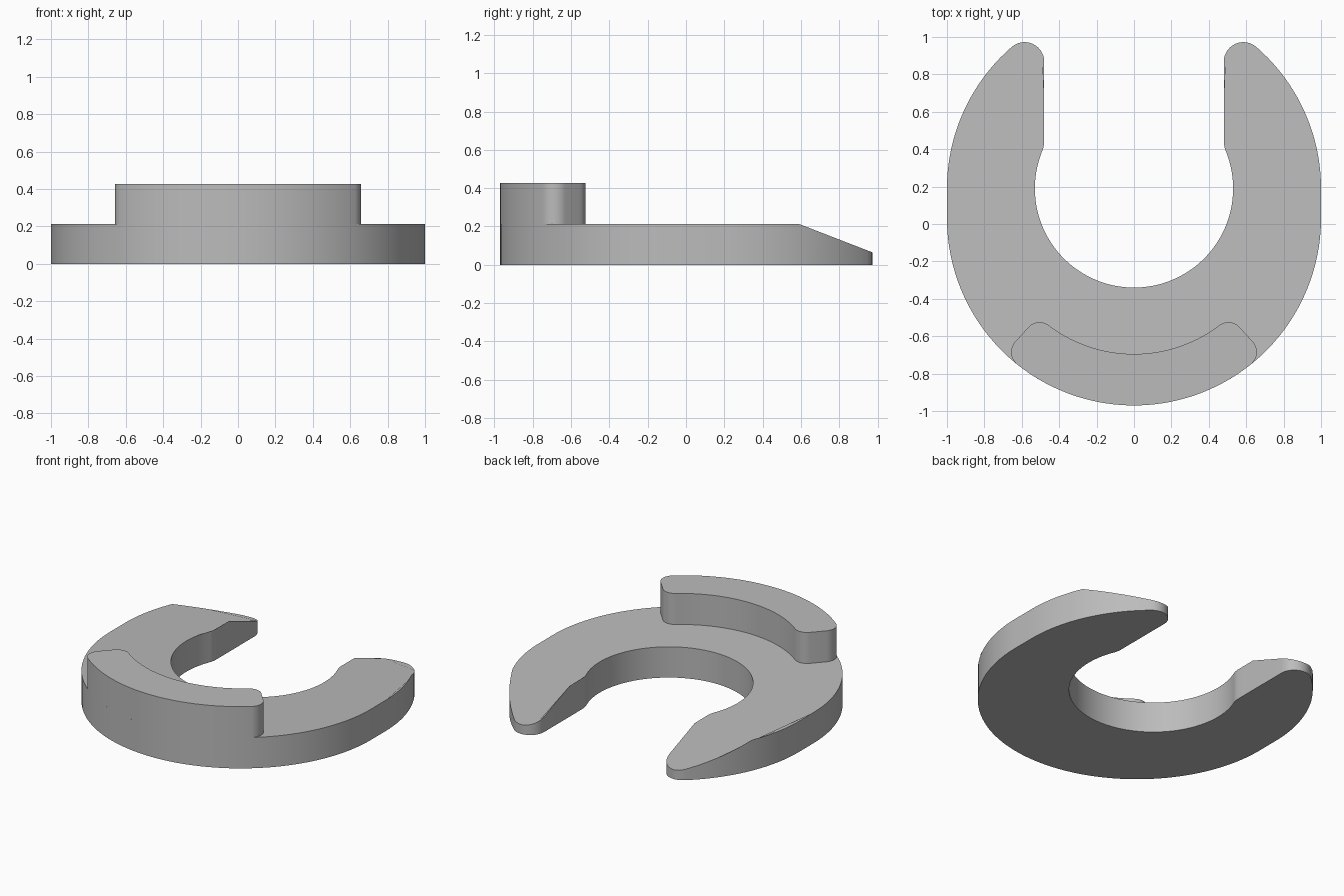
import bpy, bmesh
from math import sin, cos, atan2, hypot, sqrt, pi, radians

cube = bpy.data.objects.get("Cube")
if cube:
    bpy.data.objects.remove(cube)

THICK, TOP = 0.213, 0.428        # plate top, ridge top
FOLD, TIP_Z = 0.59, 0.065        # start of the ramp, height at the tips

grey = bpy.data.materials.new("plain grey")
grey.use_nodes = True
grey.diffuse_color = (0.5, 0.5, 0.5, 1)
grey.node_tree.nodes["Principled BSDF"].inputs["Base Color"].default_value = (0.5, 0.5, 0.5, 1)


def arc(cx, cy, r, a, b, n):
    return [(cx + r * cos(a + (b - a) * i / n), cy + r * sin(a + (b - a) * i / n))
            for i in range(n + 1)]


def mirrored_loop(half):
    """Close a right half that starts and ends on the centre line."""
    pts = half + [(-x, y) for x, y in reversed(half[1:-1])]
    clean = []
    for p in pts:
        if not clean or hypot(p[0] - clean[-1][0], p[1] - clean[-1][1]) > 1e-4:
            clean.append(p)
    return clean


def extrude_outline(pts, z0, z1, bottom=True):
    bm = bmesh.new()
    low = [bm.verts.new((x, y, z0)) for x, y in pts]
    high = [bm.verts.new((x, y, z1)) for x, y in pts]
    bm.faces.new(high)
    if bottom:
        bm.faces.new(low[::-1])
    for i in range(len(pts)):
        j = (i + 1) % len(pts)
        bm.faces.new((low[i], low[j], high[j], high[i]))
    return bm


def finish(bm, name):
    mesh = bpy.data.meshes.new(name)
    bm.to_mesh(mesh)
    bm.free()
    obj = bpy.data.objects.new(name, mesh)
    bpy.context.collection.objects.link(obj)
    mesh.materials.append(grey)
    bpy.ops.object.select_all(action='DESELECT')
    obj.select_set(True)
    bpy.context.view_layer.objects.active = obj
    bpy.ops.object.shade_smooth_by_angle(angle=radians(20))


# Horseshoe plate: outer arcs, rounded tip, straight inner wall, inner bore
BACK, FRONT, BORE, GAP = 0.19, 0.03, 0.53, 0.48
tip_r, bend_r = 0.105, 0.15
tip_x = GAP + tip_r
tip_dy = sqrt((1 - tip_r) ** 2 - tip_x ** 2)
bend_x = GAP + bend_r
bend_dy = sqrt((BORE + bend_r) ** 2 - bend_x ** 2)
tip_a, bend_a = atan2(tip_dy, tip_x), atan2(bend_dy, bend_x)
half = (arc(0, FRONT, 1, -pi / 2, 0, 32)
        + arc(0, BACK, 1, 0, tip_a, 20)
        + arc(tip_x, BACK + tip_dy, tip_r, tip_a, pi, 14)
        + arc(bend_x, BACK + bend_dy, bend_r, pi, pi + bend_a, 6)
        + arc(0, BACK, BORE, bend_a, -pi / 2, 36))
plate = extrude_outline(mirrored_loop(half), 0, THICK)

# Ramp the arms down toward the tips
bmesh.ops.bisect_plane(plate, geom=plate.verts[:] + plate.edges[:] + plate.faces[:],
                       plane_co=(0, FOLD, 0), plane_no=(0, 1, 0))
end = BACK + tip_dy + tip_r
for v in plate.verts:
    if v.co.z > 0.1 and v.co.y > FOLD:
        v.co.z = THICK + (TIP_Z - THICK) * (v.co.y - FOLD) / (end - FOLD)
finish(plate, "horseshoe_plate")

# Raised ridge along the front edge with two-lobed rounded ends
lobe_x, lobe_y, lobe_r = 0.505, -0.605, 0.08
curve_y, curve_r = 0.06, 0.755
corner_x, corner_y = 0.573, -0.685
corner_r = 1 - hypot(corner_x, corner_y - FRONT)
out_a = atan2(corner_y - FRONT, corner_x)
in_a = atan2(lobe_y - curve_y, lobe_x)
side_a = atan2(corner_x - lobe_x, lobe_y - corner_y)
half = (arc(0, FRONT, 1, -pi / 2, out_a, 18)
        + arc(corner_x, corner_y, corner_r, out_a, side_a, 10)
        + arc(lobe_x, lobe_y, lobe_r, side_a, in_a + pi, 10)
        + arc(0, curve_y, curve_r, in_a, -pi / 2, 18))
finish(extrude_outline(mirrored_loop(half), THICK, TOP, bottom=False), "front_ridge")
